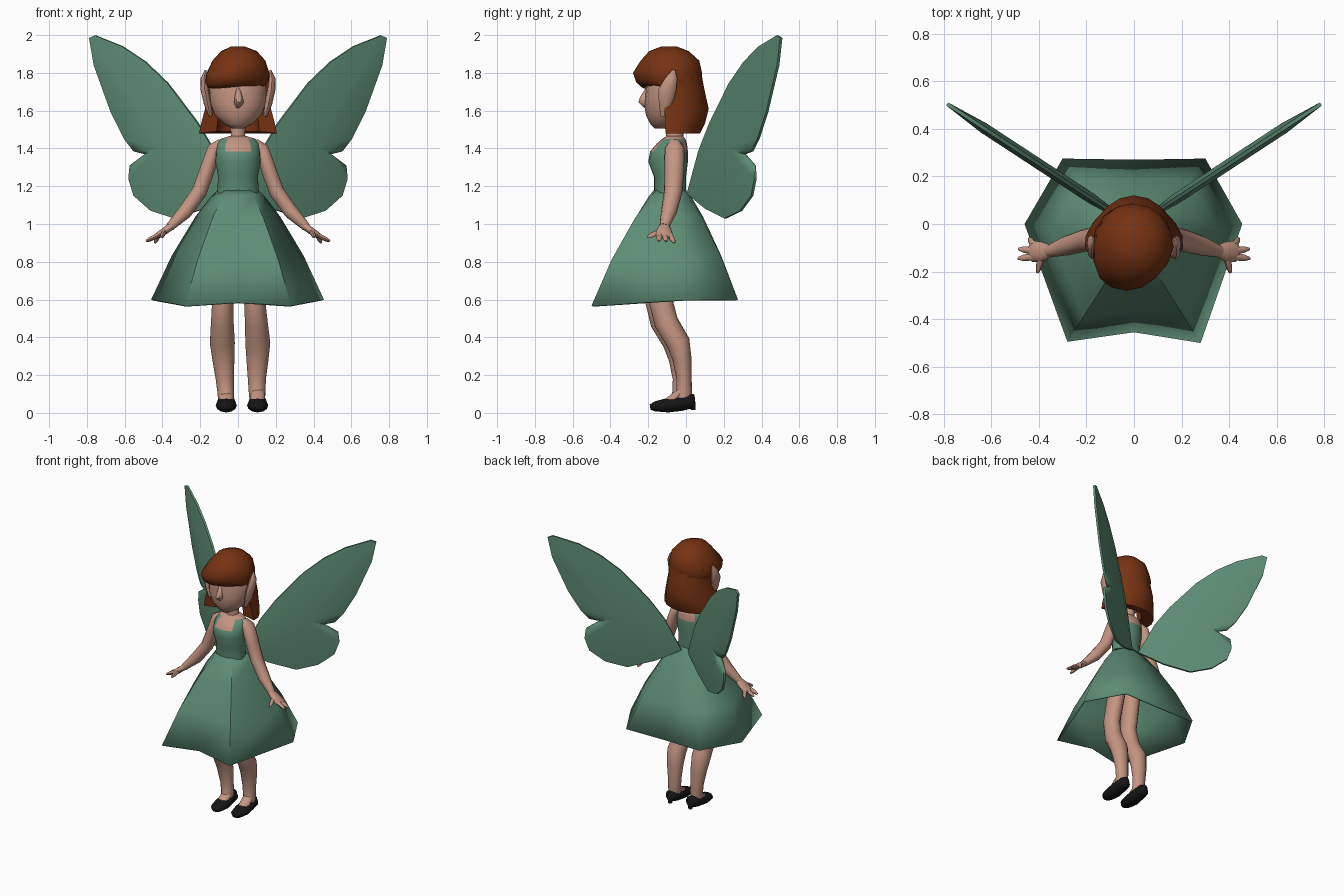
import bpy, bmesh, math
from mathutils import Vector


def material(name, rgb):
    m = bpy.data.materials.new(name)
    m.diffuse_color = (*rgb, 1)
    return m


GREEN = material("leaf green", (0.11, 0.265, 0.175))
SKIN = material("skin", (0.55, 0.30, 0.22))
HAIR = material("auburn", (0.18, 0.032, 0.006))
BLACK = material("black", (0.008, 0.008, 0.009))


def finish(name, bm, mats, angle=60):
    bmesh.ops.recalc_face_normals(bm, faces=bm.faces)
    me = bpy.data.meshes.new(name)
    bm.to_mesh(me)
    bm.free()
    for m in mats:
        me.materials.append(m)
    ob = bpy.data.objects.new(name, me)
    bpy.context.collection.objects.link(ob)
    bpy.ops.object.select_all(action='DESELECT')
    ob.select_set(True)
    bpy.context.view_layer.objects.active = ob
    bpy.ops.object.shade_smooth_by_angle(angle=math.radians(angle))
    return ob


def loft(name, rings, mats, caps=True, rule=None, angle=60):
    """Skin a list of equal-length point rings."""
    bm = bmesh.new()
    vs = [[bm.verts.new(p) for p in r] for r in rings]
    n = len(rings[0])
    for a, b in zip(vs, vs[1:]):
        for i in range(n):
            j = (i + 1) % n
            bm.faces.new((a[i], a[j], b[j], b[i]))
    if caps:
        bm.faces.new(vs[0][::-1])
        bm.faces.new(vs[-1])
    if rule:
        for f in bm.faces:
            f.material_index = rule(f.calc_center_median())
    return finish(name, bm, mats, angle)


def oval(cx, cy, z, rx, ry, n=16):
    return [(cx + rx * math.cos(2 * math.pi * i / n),
             cy + ry * math.sin(2 * math.pi * i / n), z) for i in range(n)]


def tube(name, pts, mat, n=10, ref=(0, 1, 0)):
    """Tube along (x, y, z, radius along ref, radius across)."""
    c = [Vector(p[:3]) for p in pts]
    rings = []
    for i, p in enumerate(pts):
        d = (c[min(i + 1, len(c) - 1)] - c[max(i - 1, 0)]).normalized()
        a = Vector(ref)
        a = (a - d * a.dot(d)).normalized()
        b = d.cross(a)
        rings.append([c[i] + a * p[3] * math.cos(t) + b * p[4] * math.sin(t)
                      for t in (2 * math.pi * k / n for k in range(n))])
    return loft(name, rings, [mat])


# skirt: faceted hem drawn up to a small waist
hem = [(0.455, 0.0, 0.6), (0.30, 0.275, 0.6), (0, 0.27, 0.6), (-0.30, 0.275, 0.6),
       (-0.46, 0.0, 0.6), (-0.28, -0.495, 0.568), (0, -0.455, 0.585), (0.28, -0.5, 0.568)]
waist = []
for x, y, z in hem:
    a = math.atan2(y + 0.09, x)
    waist.append((0.11 * math.cos(a), -0.085 + 0.085 * math.sin(a), 1.18))
rings = []
for f, g in ((1, 1), (0.69, 0.6), (0.33, 0.24), (0.1, 0.06), (0, 0)):
    rings.append([(w[0] + (h[0] - w[0]) * f, w[1] + (h[1] - w[1]) * f,
                   w[2] + (h[2] - w[2]) * g) for h, w in zip(hem, waist)])
skirt = loft("skirt", rings, [GREEN], caps=False, angle=50)
sol = skirt.modifiers.new("cloth thickness", 'SOLIDIFY')
sol.thickness = 0.012
sol.offset = -1

# bodice with straps, bare chest above the neckline
body = [(-0.085, 1.10, 0.105, 0.08), (-0.085, 1.18, 0.11, 0.085), (-0.085, 1.25, 0.105, 0.085),
        (-0.095, 1.33, 0.12, 0.105), (-0.09, 1.385, 0.118, 0.10), (-0.075, 1.425, 0.112, 0.08),
        (-0.065, 1.45, 0.095, 0.062), (-0.06, 1.465, 0.045, 0.045)]
loft("bodice", [oval(0, cy, z, rx, ry, 20) for cy, z, rx, ry in body], [GREEN, SKIN],
     rule=lambda c: int(c.z > 1.455 or (c.z > 1.39 and abs(c.x) < 0.055)))

# neck and head
tube("neck", [(0, -0.06, 1.42, 0.052, 0.055), (0, -0.06, 1.47, 0.046, 0.04),
              (0, -0.07, 1.60, 0.05, 0.042)], SKIN)
face = [(-0.13, 1.505, 0.03, 0.035), (-0.12, 1.53, 0.075, 0.07), (-0.10, 1.575, 0.122, 0.112),
        (-0.09, 1.64, 0.15, 0.132), (-0.085, 1.72, 0.155, 0.128), (-0.085, 1.80, 0.14, 0.12),
        (-0.085, 1.87, 0.08, 0.08)]
loft("head", [oval(0, cy, z, rx, ry) for cy, z, rx, ry in face], [SKIN])
loft("nose", [oval(0, -0.205, 1.72, 0.01, 0.01, 6), oval(0.003, -0.22, 1.675, 0.02, 0.025, 6),
              oval(0.005, -0.225, 1.645, 0.026, 0.032, 6), oval(0, -0.21, 1.615, 0.012, 0.012, 6)], [SKIN])

# hair cap with a swept fringe
cap = [(0, -0.09, 1.94, 0.035, 0.04), (0.005, -0.09, 1.915, 0.095, 0.105),
       (0.005, -0.085, 1.865, 0.14, 0.155), (0, -0.098, 1.80, 0.166, 0.183),
       (-0.005, -0.088, 1.75, 0.17, 0.175), (-0.005, -0.08, 1.725, 0.158, 0.155)]
rings = [oval(*c) for c in cap]
for r in rings[3:]:
    for i, (x, y, z) in enumerate(r):
        front = max(0, min(1, (-0.12 - y) / 0.12))
        r[i] = (x - 0.03 * front, y, z + 0.12 * x * front)
loft("hair_cap", rings, [HAIR])

# hair bob: crescent wrapped round the sides and back
bob = [(1.80, 0.163, 0.08), (1.70, 0.162, 0.10), (1.61, 0.176, 0.12), (1.53, 0.198, 0.10), (1.48, 0.208, 0.075)]
rings = []
for z, rx, back in bob:
    arc = [math.radians(-8 + 196 * i / 10) for i in range(11)]
    outer = [(rx * math.cos(t), -0.085 + (back + 0.085) * math.sin(t), z) for t in arc]
    inner = [(rx * 0.55 * math.cos(t), -0.085 + (back + 0.085) * 0.6 * math.sin(t), z + 0.01)
             for t in reversed(arc)]
    rings.append(outer + inner)
loft("hair_bob", rings, [HAIR])

# wing outline (x, z), upper wing then lower lobe
outline = [(0.125, 1.39), (0.215, 1.54), (0.37, 1.745), (0.49, 1.86), (0.61, 1.94), (0.755, 1.998),
           (0.785, 1.985), (0.76, 1.84), (0.67, 1.59), (0.60, 1.45), (0.55, 1.385), (0.49, 1.37),
           (0.57, 1.31), (0.577, 1.24), (0.55, 1.15), (0.46, 1.07), (0.335, 1.03), (0.18, 1.08),
           (0.03, 1.16)]


def wing_ring(s, k, off):
    pts = []
    for x, z in outline:
        x, z = 0.40 + (x - 0.40) * k, 1.40 + (z - 1.40) * k
        pts.append((s * (x - 0.5 * off), 0.655 * x - 0.01 + 0.8 * off, z))
    return pts


for s, side in ((-1, "left"), (1, "right")):
    loft("wing_" + side, [wing_ring(s, k, o) for k, o in
         ((0.03, -0.024), (0.6, -0.024), (1, -0.008), (1, 0.008), (0.6, 0.024), (0.03, 0.024))], [GREEN])

    # pointed ears
    ear = [(0.145, -0.12, 1.57, 0.008, 0.015), (0.16, -0.108, 1.63, 0.02, 0.035),
           (0.176, -0.10, 1.71, 0.022, 0.048), (0.18, -0.08, 1.77, 0.018, 0.033),
           (0.172, -0.065, 1.815, 0.004, 0.008)]
    loft("ear_" + side, [oval(s * x, y, z, rx, ry, 8) for x, y, z, rx, ry in ear], [SKIN])

    # arm, palm and fingers
    def limb(name, pts, n=10):
        tube(name + side, [(s * p[0], *p[1:]) for p in pts], SKIN, n)

    limb("arm_", [(0.09, -0.06, 1.435, 0.03, 0.02), (0.125, -0.06, 1.40, 0.052, 0.038),
                  (0.165, -0.062, 1.28, 0.052, 0.042), (0.205, -0.068, 1.17, 0.048, 0.042),
                  (0.28, -0.09, 1.065, 0.042, 0.04), (0.36, -0.115, 0.985, 0.026, 0.024)])
    limb("palm_", [(0.35, -0.113, 0.992, 0.026, 0.022), (0.385, -0.117, 0.965, 0.042, 0.02),
                   (0.425, -0.115, 0.94, 0.045, 0.016), (0.44, -0.113, 0.93, 0.03, 0.01)])
    for k, (a, b) in enumerate((((0.39, -0.14, 0.96), (0.405, -0.205, 0.93)),
                                ((0.42, -0.137, 0.942), (0.487, -0.145, 0.91)),
                                ((0.42, -0.112, 0.942), (0.485, -0.105, 0.908)),
                                ((0.42, -0.088, 0.942), (0.44, -0.06, 0.90)))):
        mid = [0.35 * p + 0.65 * q for p, q in zip(a, b)]
        limb(f"finger_{k}_", [(*a, 0.016, 0.015), (*mid, 0.014, 0.013), (*b, 0.006, 0.006)], 6)

    # leg: bent knee, full calf, narrow ankle
    dy = 0.01 * s
    leg = [(0.07, 0, -0.09, 0.95, 0.07, 0.06), (0.083, 0.003, -0.15, 0.62, 0.065, 0.055),
           (0.09, 0.007, -0.115, 0.48, 0.064, 0.06), (0.094, 0.011, -0.05, 0.37, 0.062, 0.066),
           (0.09, 0.013, -0.03, 0.28, 0.05, 0.058), (0.085, 0.015, -0.02, 0.18, 0.04, 0.048),
           (0.083, 0.018, -0.02, 0.11, 0.042, 0.044), (0.083, 0.02, -0.03, 0.05, 0.05, 0.04)]
    tube("leg_" + side, [(s * x + d, y + dy, z, ra, rb) for x, d, y, z, ra, rb in leg], SKIN, 12)

    # instep and pointed flat shoe with a small heel
    fx = s * 0.083 + 0.021
    tube("instep_" + side, [(fx, -0.02, 0.12, 0.036, 0.02), (fx, -0.065, 0.075, 0.04, 0.028),
                            (fx, -0.12, 0.05, 0.03, 0.015)], SKIN, 10, (1, 0, 0))
    shoe = [(-0.19, 0.03, 0.02, 0.014), (-0.165, 0.034, 0.045, 0.026), (-0.10, 0.04, 0.056, 0.038),
            (-0.03, 0.052, 0.05, 0.042), (0.025, 0.063, 0.045, 0.04), (0.048, 0.065, 0.022, 0.033)]
    tube("shoe_" + side, [(fx, y, z, rx, rz) for y, z, rx, rz in shoe], BLACK, 12, (1, 0, 0))
    loft("heel_" + side, [oval(fx, 0.038, 0.015, 0.014, 0.012, 8),
                          oval(fx, 0.028, 0.06, 0.03, 0.022, 8)], [BLACK])
